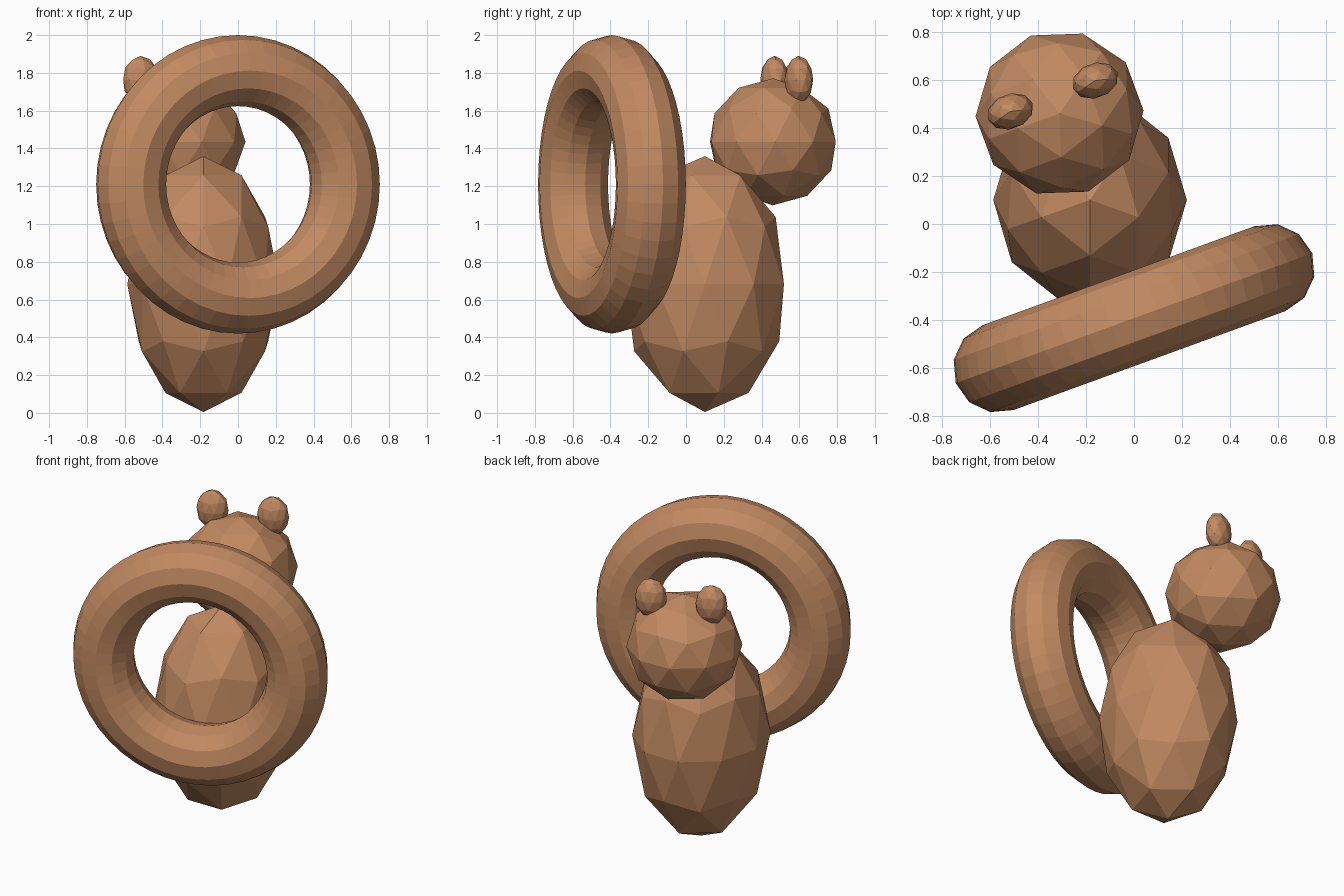
import bpy
from math import radians, sin, cos
from mathutils import Matrix

cube = bpy.data.objects.get("Cube")
if cube:
    bpy.data.objects.remove(cube, do_unlink=True)

# Single clay colour
clay = bpy.data.materials.new("clay_brown")
clay.use_nodes = True
color = (0.54, 0.254, 0.12, 1.0)
clay.diffuse_color = color
clay.node_tree.nodes["Principled BSDF"].inputs["Base Color"].default_value = color

TURN = 20  # yaw shared by the ring and the ears


def finish(name):
    obj = bpy.context.object
    obj.name = name
    obj.data.materials.append(clay)
    bpy.ops.object.shade_flat()
    return obj


def faceted_ball(name, center, radii, yaw=0):
    """Low-poly ellipsoid with one facet corner pointing backwards."""
    bpy.ops.mesh.primitive_ico_sphere_add(subdivisions=2, radius=1)
    obj = finish(name)
    obj.data.transform(Matrix.Rotation(radians(yaw), 4, "Z")
                       @ Matrix.Diagonal((*radii, 1))
                       @ Matrix.Rotation(radians(-90), 4, "Z"))
    obj.location = center
    return obj


# Body and head
faceted_ball("body", (-0.183, 0.1, 0.682), (0.403, 0.44, 0.677))
head_center = (-0.31, 0.46, 1.435)
faceted_ball("head", head_center, (0.35, 0.346, 0.336), yaw=2)

# Ears, mirrored across the turned head
ear_middle = (-0.338, 0.533)
for side, name in ((1, "left_ear"), (-1, "right_ear")):
    reach = side * 0.188
    faceted_ball(name,
                 (ear_middle[0] + reach * cos(radians(TURN)),
                  ear_middle[1] + reach * sin(radians(TURN)), 1.763),
                 (0.099, 0.073, 0.127), yaw=TURN)

# Upright ring in front of the body
bpy.ops.mesh.primitive_torus_add(
    major_radius=0.602, minor_radius=0.188,
    major_segments=48, minor_segments=12,
    location=(0, -0.392, 1.21),
    rotation=(radians(90), 0, radians(TURN)))
finish("ring")
